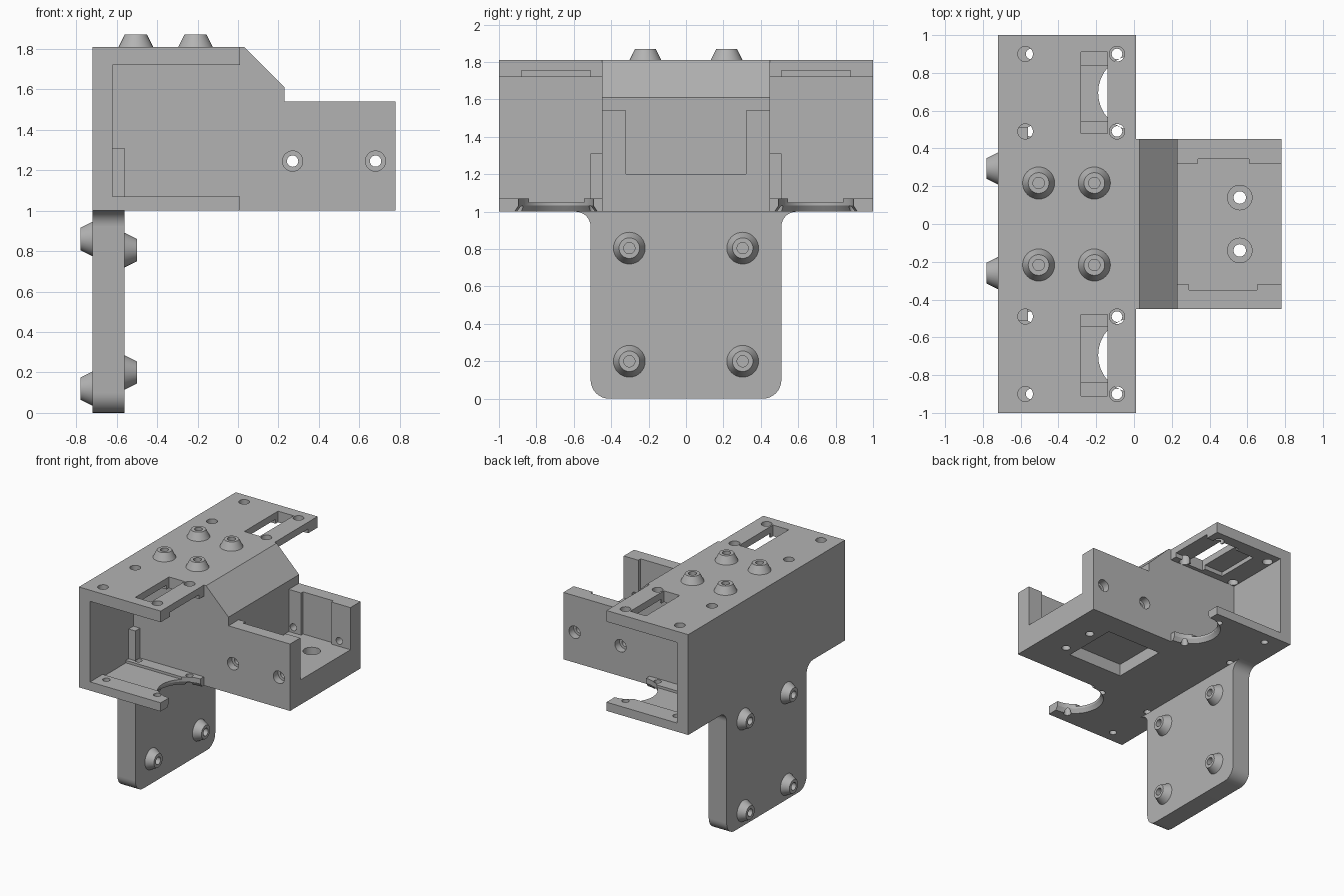
import bpy, bmesh, math
from mathutils import Vector

if "Cube" in bpy.data.objects:
    bpy.data.objects.remove(bpy.data.objects["Cube"])

grey = bpy.data.materials.new("plain_grey")
grey.use_nodes = True
grey.diffuse_color = (0.45, 0.45, 0.45, 1)
grey.node_tree.nodes["Principled BSDF"].inputs["Base Color"].default_value = (0.45, 0.45, 0.45, 1)


def finish(name, bm):
    bmesh.ops.recalc_face_normals(bm, faces=bm.faces)
    mesh = bpy.data.meshes.new(name)
    bm.to_mesh(mesh)
    bm.free()
    mesh.materials.append(grey)
    obj = bpy.data.objects.new(name, mesh)
    bpy.context.scene.collection.objects.link(obj)
    return obj


def prism(name, outline, axis, start, end):
    """Extrude a 2D outline along x (outline is y, z) or y (outline is x, z)."""
    def place(p, t):
        return (t, p[0], p[1]) if axis == "x" else (p[0], t, p[1])
    bm = bmesh.new()
    face = bm.faces.new([bm.verts.new(place(p, start)) for p in outline])
    ext = bmesh.ops.extrude_face_region(bm, geom=[face])
    shift = Vector(place((0, 0), end - start))
    bmesh.ops.translate(bm, vec=shift, verts=[v for v in ext["geom"] if isinstance(v, bmesh.types.BMVert)])
    return finish(name, bm)


def box(name, xs, ys, zs):
    (x0, x1), (y0, y1), (z0, z1) = xs, sorted(ys), zs
    return prism(name, [(x0, z0), (x1, z0), (x1, z1), (x0, z1)], "y", y0, y1)


def lathe(name, profile, origin, direction):
    """Spin (radius, height) points about a direction."""
    bm = bmesh.new()
    verts = [bm.verts.new((r, 0, h)) for r, h in profile]
    edges = [bm.edges.new(pair) for pair in zip(verts, verts[1:])]
    bmesh.ops.spin(bm, geom=verts + edges, cent=(0, 0, 0), axis=(0, 0, 1),
                   angle=2 * math.pi, steps=32, use_duplicate=False)
    bmesh.ops.remove_doubles(bm, verts=bm.verts, dist=0.0005)
    rot = Vector((0, 0, 1)).rotation_difference(Vector(direction)).to_matrix()
    for v in bm.verts:
        v.co = rot @ v.co + Vector(origin)
    return finish(name, bm)


def rod(r, length, origin, direction, r_end=None):
    return lathe("cutter", [(0, 0), (r, 0), (r_end or r, length), (0, length)], origin, direction)


def cut(obj, *cutters):
    for cutter in cutters:
        cutter.hide_render = True
        mod = obj.modifiers.new("cut", "BOOLEAN")
        mod.operation, mod.solver, mod.object = "DIFFERENCE", "EXACT", cutter
        graph = bpy.context.evaluated_depsgraph_get()
        graph.update()
        old = obj.data
        new = bpy.data.meshes.new_from_object(obj.evaluated_get(graph))
        obj.modifiers.clear()
        obj.data = new
        bpy.data.meshes.remove(old)
        bpy.data.objects.remove(cutter)


def smooth(obj):
    bpy.ops.object.select_all(action="DESELECT")
    obj.select_set(True)
    bpy.context.view_layer.objects.active = obj
    bpy.ops.object.shade_smooth_by_angle(angle=math.radians(25))


def arc(cx, cz, r, a0, a1):
    return [(cx + r * math.cos(math.radians(a0 + (a1 - a0) * i / 8)),
             cz + r * math.sin(math.radians(a0 + (a1 - a0) * i / 8))) for i in range(9)]


# Central housing with sloped shoulder and forward tray
core = prism("central_housing", [(-0.72, 1), (0.78, 1), (0.78, 1.54), (0.23, 1.54),
                                 (0.23, 1.61), (0.03, 1.81), (-0.72, 1.81)], "y", -0.45, 0.45)
cut(core,
    box("cutter", (0.23, 0.9), (-0.32, 0.32), (1.2, 1.7)),
    box("cutter", (0.34, 0.61), (0.3, 0.345), (1.2, 1.7)),
    box("cutter", (0.29, 0.65), (-0.35, -0.3), (1.2, 1.7)),
    box("cutter", (-0.03, 0.47), (-0.2, 0.26), (0.9, 1.1)))
for s in (-1, 1):
    # Tray floor holes and side wall holes, counterbored
    cut(core, rod(0.033, 0.5, (0.56, s * 0.14, 0.9), (0, 0, 1)),
        rod(0.065, 0.2, (0.56, s * 0.14, 1.14), (0, 0, 1)))
    for x in (0.27, 0.68):
        cut(core, rod(0.028, 0.3, (x, s * 0.5, 1.245), (0, -s, 0)),
            rod(0.05, 0.11, (x, s * 0.5, 1.245), (0, -s, 0)))
smooth(core)

# Side bays: back wall, slotted roof and notched shelf
for s, side in ((1, "left"), (-1, "right")):
    bay = prism(side + "_bay", [(-0.72, 1), (0.01, 1), (0.01, 1.07), (-0.62, 1.07), (-0.62, 1.72),
                                (0.01, 1.72), (0.01, 1.81), (-0.72, 1.81)], "y", s * 0.45, s)
    cut(bay,
        box("cutter", (-0.62, 0.1), (s * 0.545, s * 0.84), (1.05, 1.2)),
        box("cutter", (-0.45, 0.1), (s * 0.51, s * 0.88), (1.6, 1.755)),
        box("cutter", (-0.28, -0.14), (s * 0.48, s * 0.91), (1.6, 1.9)),
        rod(0.2, 0.3, (0.01, s * 0.695, 0.9), (0, 0, 1)),
        rod(0.235, 0.06, (0.01, s * 0.695, 0.98), (0, 0, 1), 0.195))
    for y in (0.49, 0.9):
        cut(bay,
            rod(0.04, 0.3, (-0.575, s * y, 1.65), (0, 0, 1)),
            rod(0.04, 0.3, (-0.09, s * y, 1.65), (0, 0, 1)),
            rod(0.028, 0.3, (-0.545, s * y, 0.9), (0, 0, 1)),
            rod(0.028, 0.3, (-0.09, s * y, 0.9), (0, 0, 1)))
    smooth(bay)
    box(side + "_bay_post", (-0.62, -0.56), (s * 0.45, s * 0.51), (1.07, 1.31))

# Mounting plate with rounded bottom corners and flared top
half = arc(0.41, 0.1, 0.1, -90, 0) + arc(0.59, 0.92, 0.08, 180, 90)
plate = prism("mounting_plate", half + [(-y, z) for y, z in reversed(half)], "x", -0.72, -0.56)
smooth(plate)


# Tapered socket bosses
def boss(name, origin, direction):
    smooth(lathe(name, [(0.085, 0), (0.055, 0.06), (0.03, 0.06), (0.03, 0.005), (0, 0.005)],
                 origin, direction))


for s in (-1, 1):
    for x in (-0.505, -0.21):
        boss("top_boss", (x, s * 0.217, 1.81), (0, 0, 1))
    for z in (0.2, 0.805):
        boss("plate_front_boss", (-0.56, s * 0.303, z), (1, 0, 0))
    for z in (0.12, 0.86):
        boss("plate_back_boss", (-0.72, 0.017 + s * 0.277, z), (-1, 0, 0))
